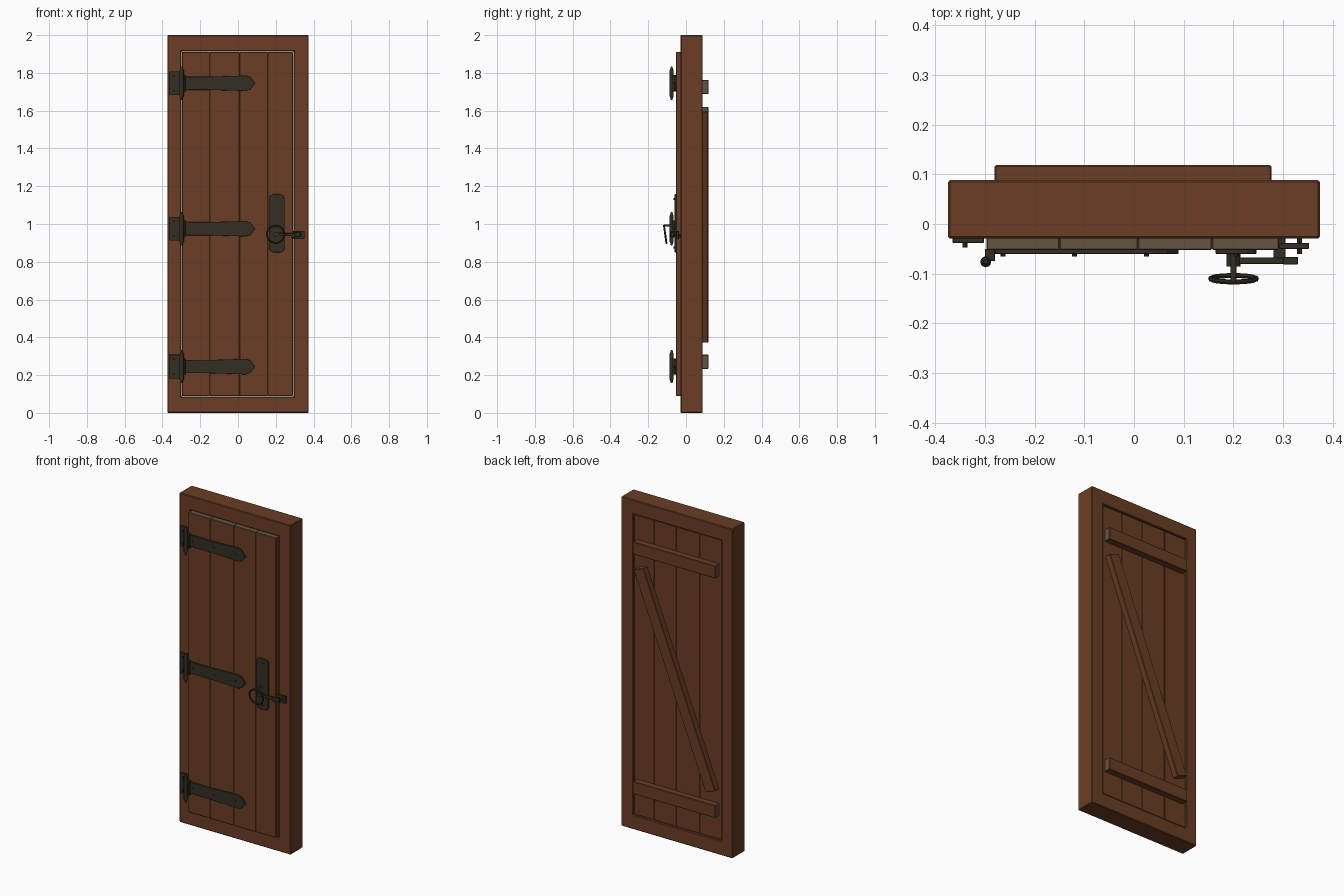
import bpy, bmesh, math
from mathutils import Matrix, Vector

cube = bpy.data.objects.get("Cube")
if cube:
    bpy.data.objects.remove(cube, do_unlink=True)


def material(name, r, g, b):
    m = bpy.data.materials.new(name)
    m.use_nodes = True
    m.diffuse_color = (r, g, b, 1)
    m.node_tree.nodes["Principled BSDF"].inputs["Base Color"].default_value = (r, g, b, 1)
    return m


WOOD = material("brown wood", 0.145, 0.047, 0.018)
GRAIN = material("end grain", 0.128, 0.09, 0.054)
IRON = material("dark iron", 0.033, 0.028, 0.017)


def finish(name, bm, mats, bevel=0.0, smooth=False):
    bmesh.ops.recalc_face_normals(bm, faces=bm.faces)
    mesh = bpy.data.meshes.new(name)
    bm.to_mesh(mesh)
    bm.free()
    for m in mats:
        mesh.materials.append(m)
    ob = bpy.data.objects.new(name, mesh)
    bpy.context.collection.objects.link(ob)
    if bevel:
        mod = ob.modifiers.new("Bevel", 'BEVEL')
        mod.width = bevel
        mod.segments = 1
        mod.limit_method = 'ANGLE'
    if smooth:
        bpy.ops.object.select_all(action='DESELECT')
        ob.select_set(True)
        bpy.context.view_layer.objects.active = ob
        bpy.ops.object.shade_smooth_by_angle(angle=math.radians(40))
    return ob


def prism(name, outline, y0, y1, mats=(IRON,), bevel=0.001, grain_axis=None):
    """Extrude an outline in x and z from y0 to y1."""
    bm = bmesh.new()
    face = bm.faces.new([bm.verts.new((x, y0, z)) for x, z in outline])
    new = bmesh.ops.extrude_face_region(bm, geom=[face])["geom"]
    for v in new:
        if isinstance(v, bmesh.types.BMVert):
            v.co.y = y1
    bm.normal_update()
    if grain_axis is not None:
        for f in bm.faces:
            f.material_index = int(abs(f.normal[grain_axis]) > 0.9)
    return finish(name, bm, mats, bevel)


def box(name, x0, x1, y0, y1, z0, z1, **kw):
    return prism(name, [(x0, z0), (x1, z0), (x1, z1), (x0, z1)], y0, y1, **kw)


def rod(name, a, b, radius, sides=12, tip=None):
    """Round bar from a to b."""
    a, b = Vector(a), Vector(b)
    d = b - a
    bm = bmesh.new()
    place = Matrix.Translation((a + b) / 2) @ d.to_track_quat('Z', 'Y').to_matrix().to_4x4()
    bmesh.ops.create_cone(bm, cap_ends=True, segments=sides, radius1=radius,
                          radius2=radius if tip is None else tip,
                          depth=d.length, matrix=place)
    return finish(name, bm, [IRON], smooth=True)


# Surrounding frame: rectangular ring with a solid section
bm = bmesh.new()
rings = []
for x0, x1, z0, z1, y in [(-0.374, 0.374, 0, 2, -0.029), (-0.3, 0.294, 0.087, 1.913, -0.029),
                          (-0.3, 0.294, 0.087, 1.913, 0.088), (-0.374, 0.374, 0, 2, 0.088)]:
    rings.append([bm.verts.new((x, y, z)) for x, z in ((x0, z0), (x1, z0), (x1, z1), (x0, z1))])
for r in range(4):
    p, q = rings[r], rings[(r + 1) % 4]
    for i in range(4):
        j = (i + 1) % 4
        bm.faces.new((p[i], p[j], q[j], q[i]))
finish("door_frame", bm, [WOOD], 0.004)

# Door planks with end grain at top and bottom
seams = [-0.297, -0.15, 0.008, 0.157, 0.291]
for i, (a, b) in enumerate(zip(seams, seams[1:])):
    box(f"door_plank_{i + 1}", a, b, -0.052, 0.081, 0.09, 1.91,
        mats=(WOOD, GRAIN), bevel=0.002, grain_axis=2)

# Battens and diagonal brace on the back
for label, z in (("lower", 0.27), ("upper", 1.725)):
    box(f"{label}_batten", -0.28, 0.276, 0.078, 0.119, z - 0.038, z + 0.038,
        mats=(WOOD, GRAIN), bevel=0.003, grain_axis=0)
brace = box("diagonal_brace", -0.035, 0.035, 0.078, 0.118, -0.658, 0.658,
            mats=(WOOD, GRAIN), bevel=0.003, grain_axis=2)
brace.rotation_euler.y = math.radians(21.6)
brace.location = (-0.004, 0, 0.995)

# Strap hinges
STRAP = [(-0.285, -0.035), (-0.15, -0.035), (0.04, -0.041), (0.065, -0.033), (0.09, 0)]
for label, z in (("bottom", 0.245), ("middle", 0.975), ("top", 1.745)):
    outline = [(x, z + h) for x, h in STRAP] + [(x, z - h) for x, h in reversed(STRAP[:-1])]
    prism(f"{label}_hinge_strap", outline, -0.06, -0.05)
    box(f"{label}_hinge_plate", -0.365, -0.302, -0.038, -0.027, z - 0.063, z + 0.063)
    box(f"{label}_hinge_neck", -0.3, -0.279, -0.074, -0.05, z - 0.043, z + 0.043)
    rod(f"{label}_hinge_barrel", (-0.298, -0.076, z - 0.07), (-0.298, -0.076, z + 0.07), 0.011)
    for s in (-1, 1):
        rod(f"{label}_hinge_finial", (-0.298, -0.076, z + s * 0.07),
            (-0.298, -0.076, z + s * 0.088), 0.009, tip=0.004)
        rod(f"{label}_plate_bolt", (-0.34, -0.03, z + s * 0.04),
            (-0.34, -0.047, z + s * 0.04), 0.005, 8)
    for x in (-0.263, -0.12, 0.025):
        rod(f"{label}_strap_bolt", (x, -0.052, z), (x, -0.065, z), 0.005, 8)

# Handle plate with clipped corners
X, Z = 0.205, 1.004
corner = [(0.041, 0.13), (0.034, 0.147), (0.02, 0.154)]
half = corner + [(-x, z) for x, z in reversed(corner)]
prism("handle_plate", [(X + x, Z + z) for x, z in half] + [(X - x, Z - z) for x, z in half],
      -0.06, -0.05)
for s in (-1, 1):
    rod("handle_plate_bolt", (X, -0.055, Z + s * 0.128), (X, -0.065, Z + s * 0.128), 0.005, 8)

# Ring handle, tilted, with its spindle and hanger
bm = bmesh.new()
tilt = Matrix.Translation((0.2, -0.11, 0.945)) @ Matrix.Rotation(math.radians(98), 4, 'X')
N, M = 28, 8
loops = []
for i in range(N):
    a = math.tau * i / N
    loops.append([bm.verts.new(tilt @ Vector((
        (0.046 + 0.005 * math.cos(t)) * math.cos(a),
        (0.046 + 0.005 * math.cos(t)) * math.sin(a),
        0.005 * math.sin(t)))) for t in (math.tau * k / M for k in range(M))])
for i in range(N):
    p, q = loops[i], loops[(i + 1) % N]
    for k in range(M):
        bm.faces.new((p[k], q[k], q[(k + 1) % M], p[(k + 1) % M]))
finish("ring_handle", bm, [IRON], smooth=True)
rod("handle_spindle", (0.2, -0.052, 0.945), (0.2, -0.085, 0.945), 0.014)
rod("ring_hanger", (0.2, -0.055, 0.992), (0.2, -0.116, 0.992), 0.006)

# Latch bar and its catch on the frame
box("latch_bar", 0.2, 0.33, -0.08, -0.067, 0.936, 0.952)
box("latch_tip", 0.3, 0.33, -0.081, -0.066, 0.932, 0.957)
box("catch_block", 0.28, 0.305, -0.076, -0.027, 0.928, 0.938)
box("catch_plate", 0.292, 0.352, -0.05, -0.038, 0.92, 0.963)
rod("catch_bolt", (0.333, -0.028, 0.942), (0.333, -0.06, 0.942), 0.005, 8)
